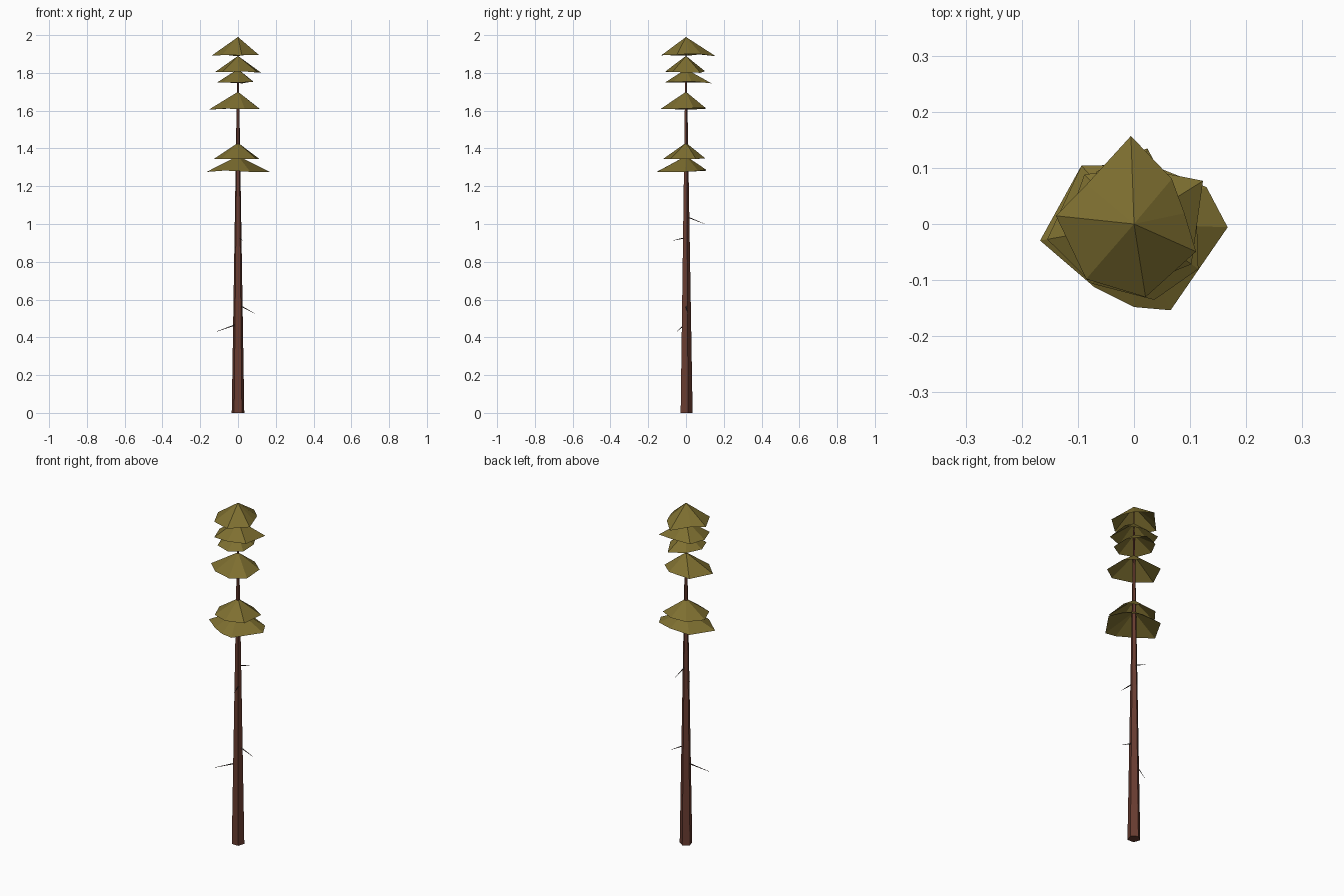
import bpy, bmesh, math
from mathutils import Vector

if "Cube" in bpy.data.objects:
    bpy.data.objects.remove(bpy.data.objects["Cube"])


def material(name, color):
    m = bpy.data.materials.new(name)
    m.diffuse_color = (*color, 1)
    m.use_nodes = True
    m.node_tree.nodes["Principled BSDF"].inputs["Base Color"].default_value = m.diffuse_color
    return m


BARK = material("bark", (0.14, 0.045, 0.03))
NEEDLES = material("needles", (0.21, 0.16, 0.03))
DEADWOOD = material("deadwood", (0.05, 0.035, 0.03))


def add_object(name, bm, mat):
    bmesh.ops.recalc_face_normals(bm, faces=bm.faces)
    mesh = bpy.data.meshes.new(name)
    bm.to_mesh(mesh)
    bm.free()
    mesh.materials.append(mat)
    obj = bpy.data.objects.new(name, mesh)
    bpy.context.collection.objects.link(obj)
    return obj


def tapered_rod(name, start, end, r1, r2, sides, mat, spin=0):
    start, end = Vector(start), Vector(end)
    axis = end - start
    bm = bmesh.new()
    bmesh.ops.create_cone(bm, cap_ends=True, segments=sides,
                          radius1=r1, radius2=r2, depth=axis.length)
    obj = add_object(name, bm, mat)
    obj.rotation_mode = 'QUATERNION'
    obj.rotation_quaternion = axis.to_track_quat('Z', 'Y')
    if axis.x == axis.y == 0:
        obj.rotation_mode = 'XYZ'
        obj.rotation_euler = (0, 0, spin)
    obj.location = (start + end) / 2


def foliage_tier(name, apex_z, rim_z, rim):
    # Open ragged cone: longer tips droop a little lower
    bm = bmesh.new()
    apex = bm.verts.new((0, 0, apex_z))
    mean = sum(r for _, r in rim) / len(rim)
    ring = []
    for deg, r in rim:
        a = math.radians(deg)
        z = rim_z - (r - mean) * 0.2
        ring.append(bm.verts.new((r * math.cos(a), r * math.sin(a), z)))
    for i, v in enumerate(ring):
        bm.faces.new((apex, v, ring[(i + 1) % len(ring)]))
    add_object(name, bm, NEEDLES)


# Trunk
tapered_rod("trunk", (0, 0, 0), (0, 0, 1.97), 0.035, 0.002, 5, BARK)

# Foliage tiers from top to bottom: apex height, rim height, (angle, radius) tips
tiers = [
    (1.99, 1.895, [(12, .092), (50, .105), (92, .157), (140, .11),
                   (174, .14), (229, .13), (279, .132), (336, .121)]),
    (1.89, 1.805, [(32, .145), (85, .10), (135, .125), (180, .12),
                   (230, .13), (275, .11), (325, .125)]),
    (1.82, 1.75, [(20, .085), (80, .137), (125, .115), (175, .11),
                  (225, .11), (275, .11), (320, .105)]),
    (1.70, 1.61, [(20, .118), (70, .11), (132, .14), (190, .157),
                  (235, .13), (285, .14), (325, .14)]),
    (1.43, 1.345, [(25, .125), (75, .105), (125, .115), (175, .13),
                   (225, .125), (270, .12), (320, .13)]),
    (1.36, 1.28, [(27, .145), (75, .11), (132, .14), (190, .17),
                  (238, .133), (270, .148), (293, .167), (358, .167)]),
]
for i, (apex_z, rim_z, rim) in enumerate(tiers):
    foliage_tier(f"foliage_tier_{i + 1}", apex_z, rim_z, rim)

# Dead twigs on the bare trunk
twigs = [
    ((0.015, 0, 0.565), (0.09, 0.01, 0.525)),
    ((-0.015, -0.01, 0.465), (-0.115, -0.05, 0.43)),
    ((0, 0.01, 1.035), (0.005, 0.10, 1.0)),
    ((0.01, -0.01, 0.925), (0.025, -0.07, 0.912)),
]
for i, (start, end) in enumerate(twigs):
    tapered_rod(f"twig_{i + 1}", start, end, 0.004, 0.0008, 3, DEADWOOD)
